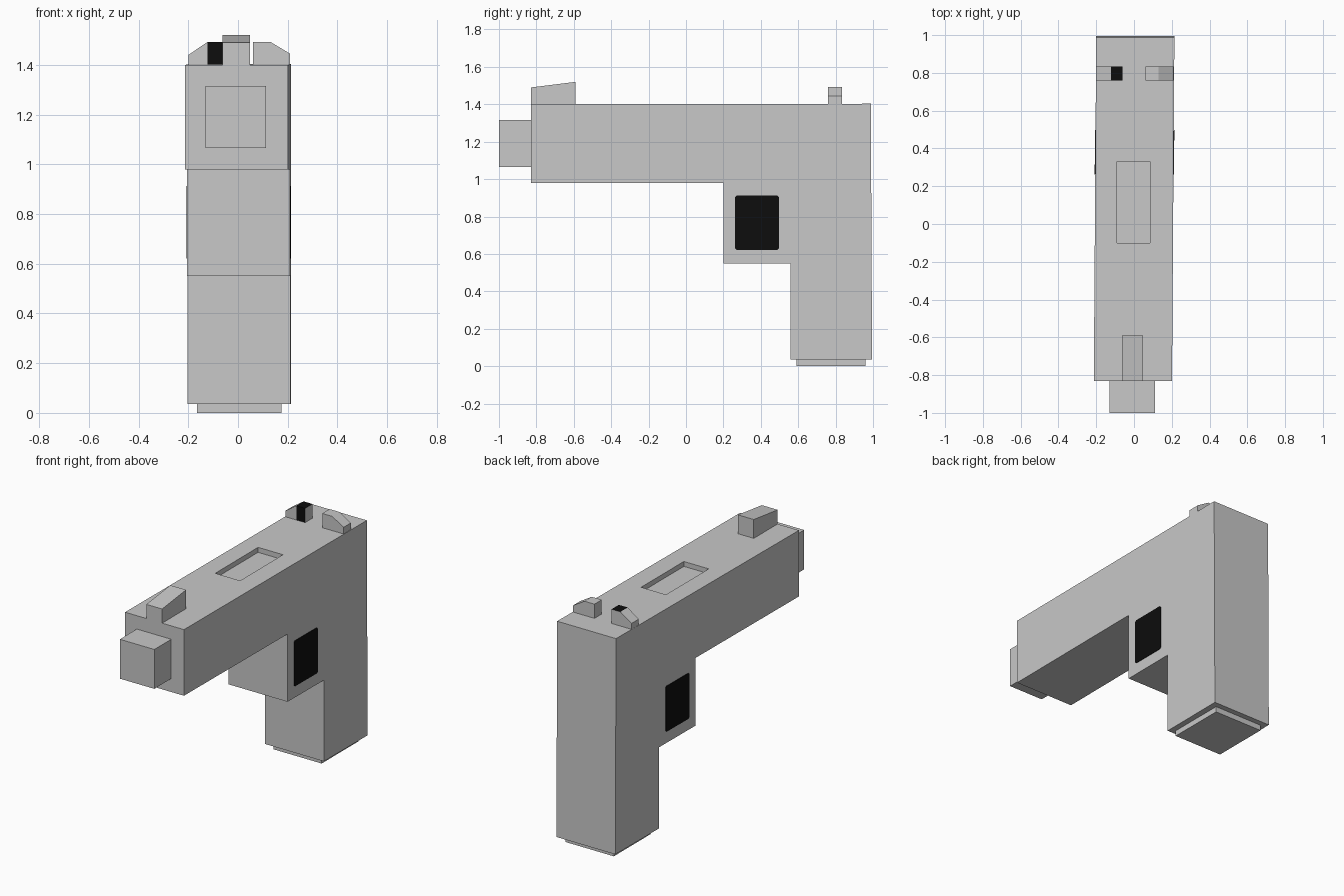
import bpy
import bmesh
from mathutils import Vector

if "Cube" in bpy.data.objects:
    bpy.data.objects.remove(bpy.data.objects["Cube"], do_unlink=True)


def material(name, colour):
    mat = bpy.data.materials.new(name)
    mat.use_nodes = True
    mat.diffuse_color = colour
    mat.node_tree.nodes["Principled BSDF"].inputs["Base Color"].default_value = colour
    return mat


GREY = material("matte grey", (0.58, 0.58, 0.58, 1))
BLACK = material("black", (0.004, 0.004, 0.004, 1))


def prism(name, profile, axis, start, end, mat=GREY):
    """Extrude a 2D profile: along x it is (y, z), along y it is (x, z)."""
    bm = bmesh.new()

    def place(p, depth):
        return (depth, p[0], p[1]) if axis == "x" else (p[0], depth, p[1])

    face = bm.faces.new([bm.verts.new(place(p, start)) for p in profile])
    top = bmesh.ops.extrude_face_region(bm, geom=[face])["geom"]
    offset = Vector(place((0, 0), end - start))
    bmesh.ops.translate(bm, vec=offset,
                        verts=[g for g in top if isinstance(g, bmesh.types.BMVert)])
    bmesh.ops.recalc_face_normals(bm, faces=bm.faces)
    mesh = bpy.data.meshes.new(name)
    bm.to_mesh(mesh)
    bm.free()
    mesh.materials.append(mat)
    obj = bpy.data.objects.new(name, mesh)
    bpy.context.collection.objects.link(obj)
    return obj


def box(name, x, y, z, mat=GREY):
    rect = [(y[0], z[0]), (y[1], z[0]), (y[1], z[1]), (y[0], z[1])]
    return prism(name, rect, "x", x[0], x[1], mat)


def skew(obj):
    """The long body leans very slightly to one side towards the back."""
    for v in obj.data.vertices:
        v.co.x += 0.007 * v.co.y


# Slide, guard and grip as one silhouette
body = prism("body", [(-0.83, 0.98), (0.20, 0.98), (0.20, 0.55), (0.56, 0.55),
                      (0.56, 0.035), (0.995, 0.035), (0.988, 1.403), (-0.83, 1.40)],
             "x", -0.207, 0.207)
skew(body)

# Shallow recess in the top
cutter = box("recess_cutter", (-0.09, 0.085), (-0.10, 0.33), (1.37, 1.5))
cutter.hide_render = True
cut = body.modifiers.new("recess", "BOOLEAN")
cut.operation = "DIFFERENCE"
cut.solver = "EXACT"
cut.object = cutter
bpy.context.view_layer.objects.active = body
bpy.ops.object.modifier_apply(modifier=cut.name)
bpy.data.objects.remove(cutter, do_unlink=True)

# Muzzle block and base plate
box("muzzle", (-0.13, 0.112), (-1.0, -0.82), (1.065, 1.315))
box("base_plate", (-0.165, 0.175), (0.59, 0.96), (0.0, 0.045))

# Front sight with a top rising to the back
prism("front_sight", [(-0.83, 1.39), (-0.59, 1.39), (-0.59, 1.52), (-0.83, 1.49)],
      "x", -0.063, 0.048)

# Rear sights, chamfered on the outside
prism("rear_sight_left", [(0.06, 1.39), (0.21, 1.39), (0.21, 1.445), (0.13, 1.493),
                          (0.06, 1.493)], "y", 0.76, 0.833)
prism("rear_sight_right", [(-0.20, 1.39), (-0.122, 1.39), (-0.122, 1.493),
                           (-0.20, 1.44)], "y", 0.76, 0.833)
marked = box("rear_sight_right_inner", (-0.122, -0.06), (0.76, 0.833), (1.39, 1.493))
marked.data.materials.append(BLACK)
for f in marked.data.polygons:
    f.material_index = int(f.normal.y < -0.5 or f.normal.z > 0.5)

# Black trigger panels with clipped corners, one on each side
y0, y1, z0, z1, c = 0.263, 0.497, 0.622, 0.912, 0.008
outline = [(y0 + c, z0), (y1 - c, z0), (y1, z0 + c), (y1, z1 - c),
           (y1 - c, z1), (y0 + c, z1), (y0, z1 - c), (y0, z0 + c)]
for side, s in (("left", 1), ("right", -1)):
    skew(prism("trigger_panel_" + side, outline, "x", s * 0.204, s * 0.210, BLACK))
